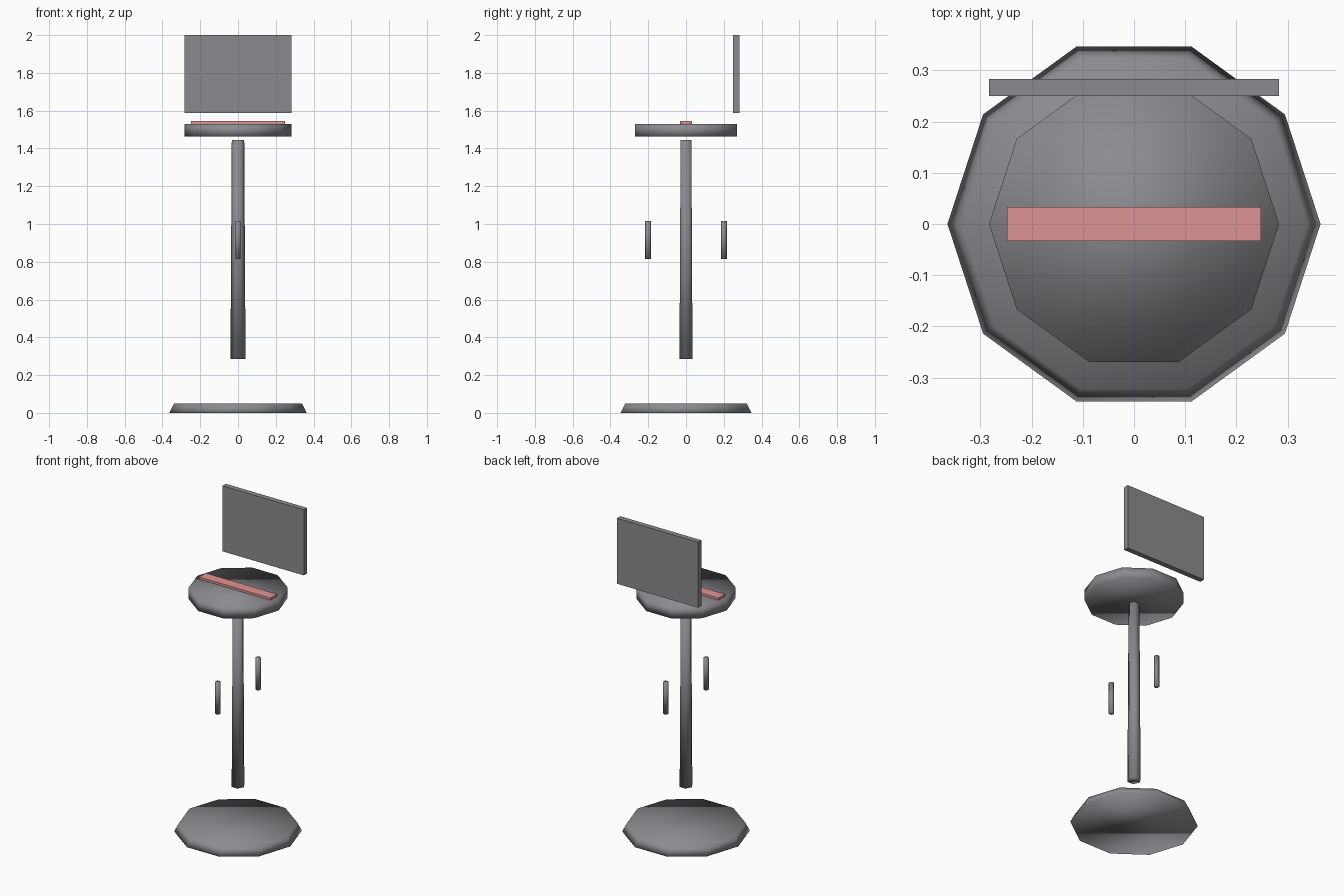
import bpy, bmesh
from math import radians
from mathutils import Matrix, Vector

if "Cube" in bpy.data.objects:
    bpy.data.objects.remove(bpy.data.objects["Cube"])


def material(name, colour):
    mat = bpy.data.materials.new(name)
    mat.diffuse_color = (*colour, 1)
    mat.use_nodes = True
    mat.node_tree.nodes["Principled BSDF"].inputs["Base Color"].default_value = mat.diffuse_color
    return mat


dark_grey = material("dark_grey", (0.26, 0.255, 0.275))
red = material("red", (0.74, 0.295, 0.295))


def finish(name, bm, mat, smooth=False):
    mesh = bpy.data.meshes.new(name)
    bm.to_mesh(mesh)
    bm.free()
    for p in mesh.polygons:
        p.use_smooth = smooth
    mesh.materials.append(mat)
    obj = bpy.data.objects.new(name, mesh)
    bpy.context.collection.objects.link(obj)
    return obj


def prism(name, sides, r_bottom, r_top, z0, z1, y=0.0, first_angle=0.0):
    """Smooth-shaded low-poly cylinder or cone with one vertex at first_angle."""
    bm = bmesh.new()
    bmesh.ops.create_cone(bm, cap_ends=True, segments=sides,
                          radius1=r_bottom, radius2=r_top, depth=z1 - z0)
    # the primitive has its first vertex on an axis; bring one onto +x
    v = bm.verts[:][0].co
    turn = radians(first_angle) + Vector((1, 0)).angle_signed(v.xy)
    bmesh.ops.rotate(bm, verts=bm.verts, matrix=Matrix.Rotation(turn, 3, 'Z'))
    bmesh.ops.translate(bm, verts=bm.verts, vec=(0, y, (z0 + z1) / 2))
    return finish(name, bm, dark_grey, smooth=True)


def box(name, lo, hi, mat):
    lo, hi = Vector(lo), Vector(hi)
    bm = bmesh.new()
    bmesh.ops.create_cube(bm, size=1)
    bmesh.ops.scale(bm, verts=bm.verts, vec=hi - lo)
    bmesh.ops.translate(bm, verts=bm.verts, vec=(lo + hi) / 2)
    return finish(name, bm, mat)


# Ten-sided foot with a sloped rim
prism("base", 10, 0.364, 0.338, 0.0, 0.05)

# Six-sided tapering column
prism("pole", 6, 0.040, 0.033, 0.285, 1.445)

# Short rods floating in front of and behind the column
for side, y in (("front", -0.2), ("back", 0.2)):
    prism(side + "_rod", 6, 0.016, 0.016, 0.815, 1.015, y, 30)

# Ten-sided plate at the top of the column
prism("top_plate", 10, 0.283, 0.283, 1.463, 1.53)

# Red strip across the plate
box("red_strip", (-0.248, -0.033, 1.53), (0.248, 0.033, 1.544), red)

# Upright panel at the back
box("back_panel", (-0.283, 0.25, 1.588), (0.283, 0.283, 2.0), dark_grey)
